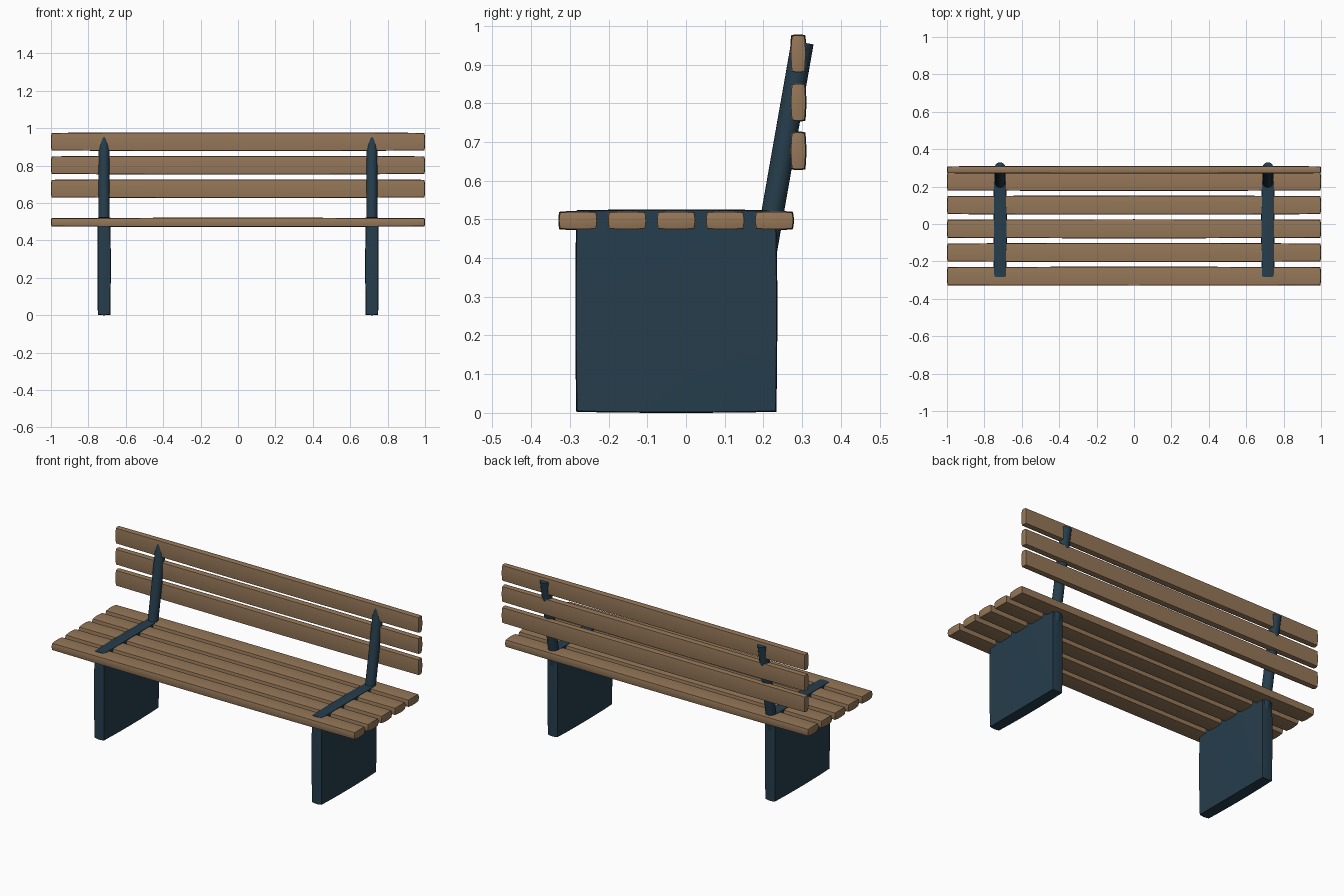
import bpy, bmesh, math
from mathutils import Vector

if "Cube" in bpy.data.objects:
    bpy.data.objects.remove(bpy.data.objects["Cube"])


def material(name, rgb):
    m = bpy.data.materials.new(name)
    m.diffuse_color = (*rgb, 1)
    m.use_nodes = True
    m.node_tree.nodes["Principled BSDF"].inputs["Base Color"].default_value = m.diffuse_color
    return m


WOOD = material("brown wood", (0.30, 0.185, 0.098))
METAL = material("dark blue metal", (0.019, 0.047, 0.073))


def finish(name, bm, mat):
    bmesh.ops.recalc_face_normals(bm, faces=bm.faces[:])
    me = bpy.data.meshes.new(name)
    bm.to_mesh(me)
    bm.free()
    me.materials.append(mat)
    ob = bpy.data.objects.new(name, me)
    bpy.context.collection.objects.link(ob)
    bpy.context.view_layer.objects.active = ob
    bpy.ops.object.select_all(action='DESELECT')
    ob.select_set(True)
    bpy.ops.object.shade_smooth_by_angle(angle=math.radians(30))
    return ob


def pillow_box(name, centre, half, bulge, mat):
    """Box whose faces swell slightly toward their middles."""
    bm = bmesh.new()
    bmesh.ops.create_cube(bm, size=2)
    bmesh.ops.subdivide_edges(bm, edges=bm.edges[:], cuts=5, use_grid_fill=True)
    for v in bm.verts:
        u = v.co.copy()
        sq = [c * c for c in u]
        for i in range(3):
            drop = bulge * (sum(sq) - sq[i]) / 2
            v.co[i] = centre[i] + u[i] * (half[i] - drop)
    return finish(name, bm, mat)


# seat slats
for i in range(5):
    pillow_box(f"seat_slat_{i + 1}", (0, -0.279 + 0.1267 * i, 0.497),
               (1.0, 0.051, 0.025), 0.005, WOOD)

# backrest slats
for i in range(3):
    pillow_box(f"back_slat_{i + 1}", (0, 0.29, 0.677 + 0.1255 * i),
               (1.0, 0.021, 0.05), 0.005, WOOD)

# side panels and leaning round posts
for side, x in (("left", -0.716), ("right", 0.716)):
    pillow_box(f"{side}_leg_panel", (x, -0.025, 0.263),
               (0.036, 0.261, 0.263), 0.005, METAL)

    low, high = Vector((x, 0.203, 0.40)), Vector((x, 0.301, 0.957))
    axis = high - low
    bm = bmesh.new()
    bmesh.ops.create_cone(bm, cap_ends=True, segments=24, radius1=0.029,
                          radius2=0.029, depth=axis.length)
    rot = axis.to_track_quat('Z', 'Y').to_matrix().to_4x4()
    bmesh.ops.transform(bm, matrix=rot, verts=bm.verts[:])
    bmesh.ops.translate(bm, vec=(low + high) / 2, verts=bm.verts[:])
    finish(f"{side}_back_post", bm, METAL)
